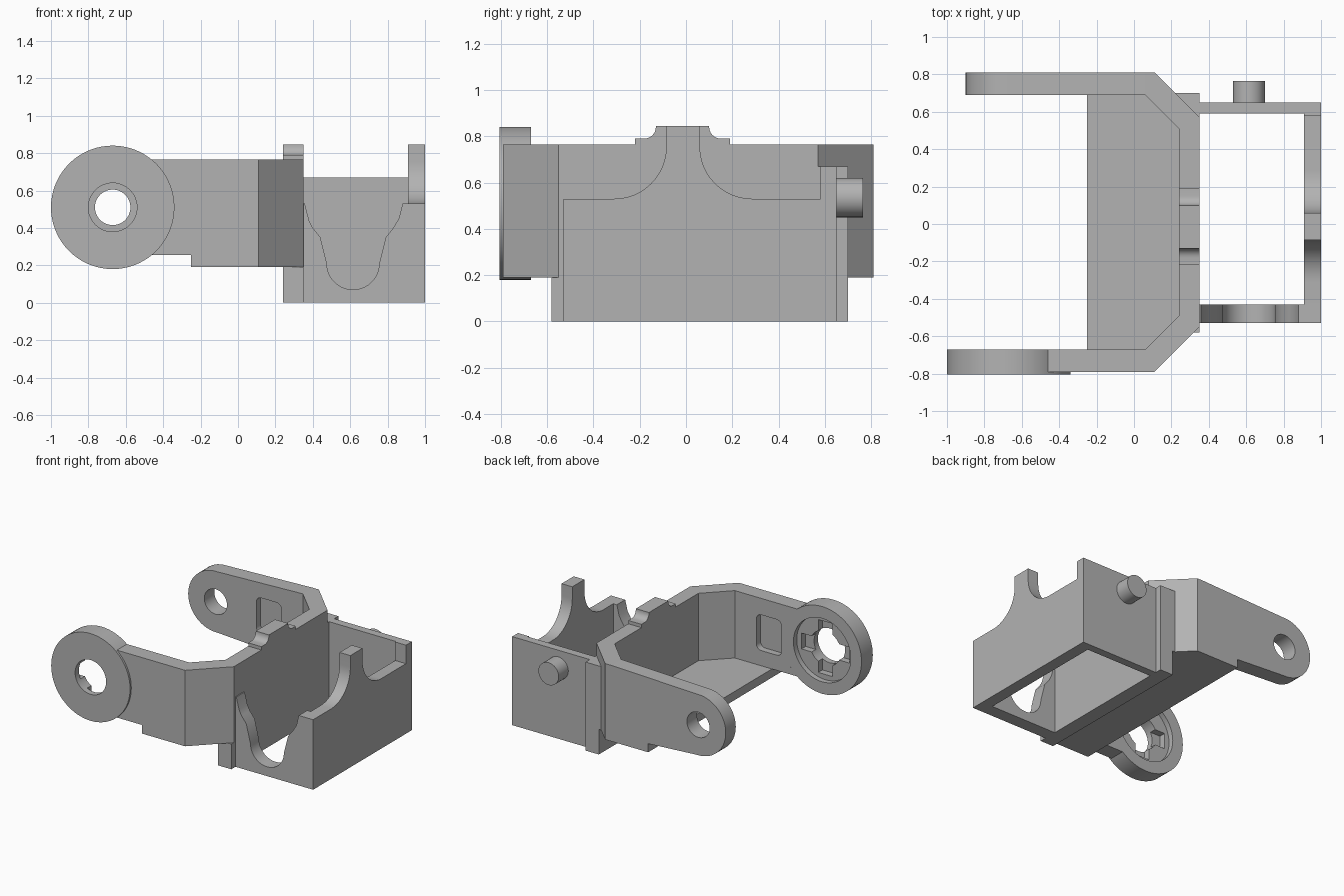
import bpy, bmesh
from math import cos, sin, radians

old = bpy.data.objects.get("Cube")
if old:
    bpy.data.objects.remove(old)

grey = bpy.data.materials.new("plain grey")
grey.use_nodes = True
colour = (0.45, 0.45, 0.45, 1)
grey.diffuse_color = colour
grey.node_tree.nodes["Principled BSDF"].inputs["Base Color"].default_value = colour


def arc(cx, cy, r, start, end, steps=12):
    angles = [radians(start + (end - start) * i / steps) for i in range(steps + 1)]
    return [(cx + r * cos(a), cy + r * sin(a)) for a in angles]


def rect(a0, b0, a1, b1):
    return [(a0, b0), (a1, b0), (a1, b1), (a0, b1)]


def prism(name, axis, profile, lo, hi):
    """Extrude a flat profile along an axis."""
    place = {"x": lambda a, b, t: (t, a, b),
             "y": lambda a, b, t: (a, t, b),
             "z": lambda a, b, t: (a, b, t)}[axis]
    bm = bmesh.new()
    base = bm.faces.new([bm.verts.new(place(a, b, lo)) for a, b in profile])
    top = bmesh.ops.extrude_face_region(bm, geom=[base])["geom"]
    verts = [v for v in top if isinstance(v, bmesh.types.BMVert)]
    bmesh.ops.translate(bm, verts=verts, vec=place(0, 0, hi - lo))
    bmesh.ops.recalc_face_normals(bm, faces=bm.faces)
    mesh = bpy.data.meshes.new(name)
    bm.to_mesh(mesh)
    bm.free()
    mesh.materials.append(grey)
    ob = bpy.data.objects.new(name, mesh)
    bpy.context.collection.objects.link(ob)
    return ob


def cut(target, profile, lo, hi):
    """Cut a profile out of a part along y."""
    cutter = prism("cutter", "y", profile, lo, hi)
    cutter.hide_render = True
    mod = target.modifiers.new("cut", "BOOLEAN")
    mod.operation, mod.solver, mod.object = "DIFFERENCE", "EXACT", cutter
    bpy.context.view_layer.objects.active = target
    bpy.ops.object.modifier_apply(modifier=mod.name)
    bpy.data.objects.remove(cutter)


def circle(cx, cy, r, steps=48):
    return arc(cx, cy, r, 0, 360, steps)[:-1]


def rounded(a0, b0, a1, b1, r):
    return (arc(a1 - r, b1 - r, r, 0, 90, 5) + arc(a0 + r, b1 - r, r, 90, 180, 5)
            + arc(a0 + r, b0 + r, r, 180, 270, 5) + arc(a1 - r, b0 + r, r, 270, 360, 5))


PX, PZ = -0.67, 0.51          # pivot axis
LOW, STEP, HIGH = 0.19, 0.255, 0.765
pocket = rounded(-0.33, 0.37, -0.12, 0.64, 0.04)

# Yoke: bent centre wall, floor and two arms
prism("yoke_wall", "z", [
    (0.06, 0.69), (0.06, 0.81), (0.11, 0.81), (0.35, 0.57), (0.35, -0.55),
    (0.11, -0.79), (0.06, -0.79), (0.06, -0.67), (0.24, -0.49), (0.24, 0.51)], LOW, HIGH)
prism("yoke_floor", "z", [
    (-0.25, -0.67), (0.06, -0.67), (0.24, -0.49), (0.24, 0.51),
    (0.06, 0.69), (-0.25, 0.69)], LOW, STEP)

back_arm = prism("back_arm", "y", [(0.06, LOW), (0.06, HIGH)]
                 + arc(PX, PZ, 0.23, 88, 272, 28)
                 + [(-0.25, STEP), (-0.25, LOW)], 0.69, 0.81)
cut(back_arm, circle(PX, PZ, 0.095), 0.6, 0.9)
cut(back_arm, pocket, 0.6, 0.74)

front_arm = prism("front_arm", "y", [(0.06, LOW), (0.06, HIGH)]
                  + arc(PX, PZ, 0.33, 50.6, -50.6, 16)
                  + [(-0.25, STEP), (-0.25, LOW)], -0.79, -0.67)
cut(front_arm, pocket, -0.72, -0.6)

# Front pivot disc, with a stepped cross recess on its inner side
disc = prism("pivot_disc", "y", circle(PX, PZ, 0.33, 72), -0.805, -0.67)
cut(disc, circle(PX, PZ, 0.13), -0.9, -0.6)
cut(disc, circle(PX, PZ, 0.24), -0.71, -0.6)
cut(disc, rect(PX - 0.2, PZ - 0.06, PX + 0.2, PZ + 0.06), -0.76, -0.6)
cut(disc, rect(PX - 0.06, PZ - 0.2, PX + 0.06, PZ + 0.2), -0.76, -0.6)

# Base strip under the yoke wall, rear rib and top ridge
prism("base_strip", "z", rect(0.24, -0.58, 0.35, 0.70), 0, LOW)
prism("rear_rib", "z", [(0.35, 0.57), (0.35, 0.70), (0.22, 0.70)], LOW, 0.67)
prism("top_ridge", "x",
      [(-0.22, HIGH), (-0.22, 0.79)] + arc(-0.18, 0.84, 0.05, 270, 360, 6)
      + [(-0.13, 0.845), (0.10, 0.845)] + arc(0.15, 0.84, 0.05, 180, 270, 6)
      + [(0.19, 0.79), (0.19, HIGH)], 0.24, 0.35)

# Open box: outer wall with post, back wall with peg, notched front wall
prism("outer_wall", "x",
      [(-0.53, 0), (-0.53, 0.53)] + arc(-0.31, 0.755, 0.225, 270, 360)
      + [(-0.085, 0.845), (0.06, 0.845)] + arc(0.285, 0.755, 0.225, 180, 270)
      + [(0.58, 0.53), (0.58, 0.67), (0.65, 0.67), (0.65, 0)], 0.91, 1.0)
prism("back_wall", "y", rect(0.35, 0, 0.91, 0.67), 0.59, 0.65)
peg = prism("side_peg", "y", circle(0.615, 0.535, 0.085, 32), 0.65, 0.765)
prism("front_wall", "y",
      [(0.35, 0), (0.35, 0.53), (0.357, 0.53), (0.38, 0.44), (0.40, 0.40), (0.44, 0.35)]
      + arc(0.615, 0.21, 0.14, 180, 360, 20)
      + [(0.79, 0.35), (0.83, 0.40), (0.86, 0.45), (0.88, 0.53), (0.91, 0.53), (0.91, 0)],
      -0.53, -0.43)

# Smooth the round surfaces, keep real edges sharp
bpy.ops.object.select_all(action="DESELECT")
for ob in bpy.context.collection.objects:
    if ob.type == "MESH" and ob.data.materials and ob.data.materials[0] == grey:
        ob.select_set(True)
bpy.context.view_layer.objects.active = peg
bpy.ops.object.shade_smooth_by_angle(angle=radians(25))
